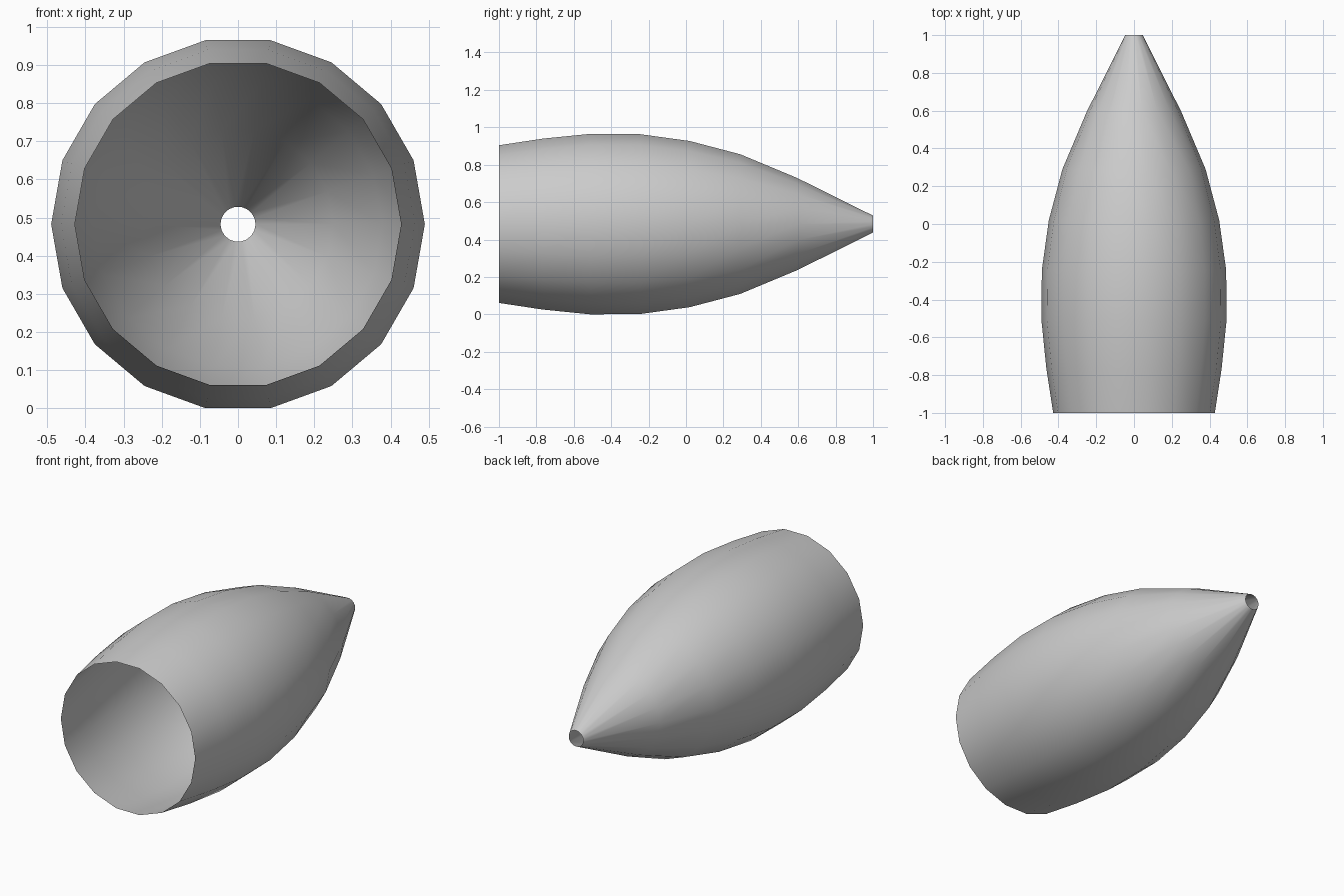
import bpy, bmesh, math

if "Cube" in bpy.data.objects:
    bpy.data.objects.remove(bpy.data.objects["Cube"])

SIDES = 18
AXIS_Z = 0.4825
# (y, radius) stations from the open base to the small open tip
PROFILE = [(-1.0, 0.428), (-0.765, 0.464), (-0.51, 0.49), (-0.245, 0.488),
           (0.02, 0.451), (0.29, 0.379), (0.595, 0.25), (1.0, 0.046)]

# Hollow tapered shell, open at both ends
bm = bmesh.new()
rings = []
for y, r in PROFILE:
    rings.append([bm.verts.new((r * math.cos(math.tau * i / SIDES), y,
                                AXIS_Z + r * math.sin(math.tau * i / SIDES)))
                  for i in range(SIDES)])
for a, b in zip(rings, rings[1:]):
    for i in range(SIDES):
        j = (i + 1) % SIDES
        # Wound so that normals face outward
        bm.faces.new((a[i], b[i], b[j], a[j])).smooth = True

mesh = bpy.data.meshes.new("nose_shell")
bm.to_mesh(mesh)
bm.free()
shell = bpy.data.objects.new("nose_shell", mesh)
bpy.context.collection.objects.link(shell)
